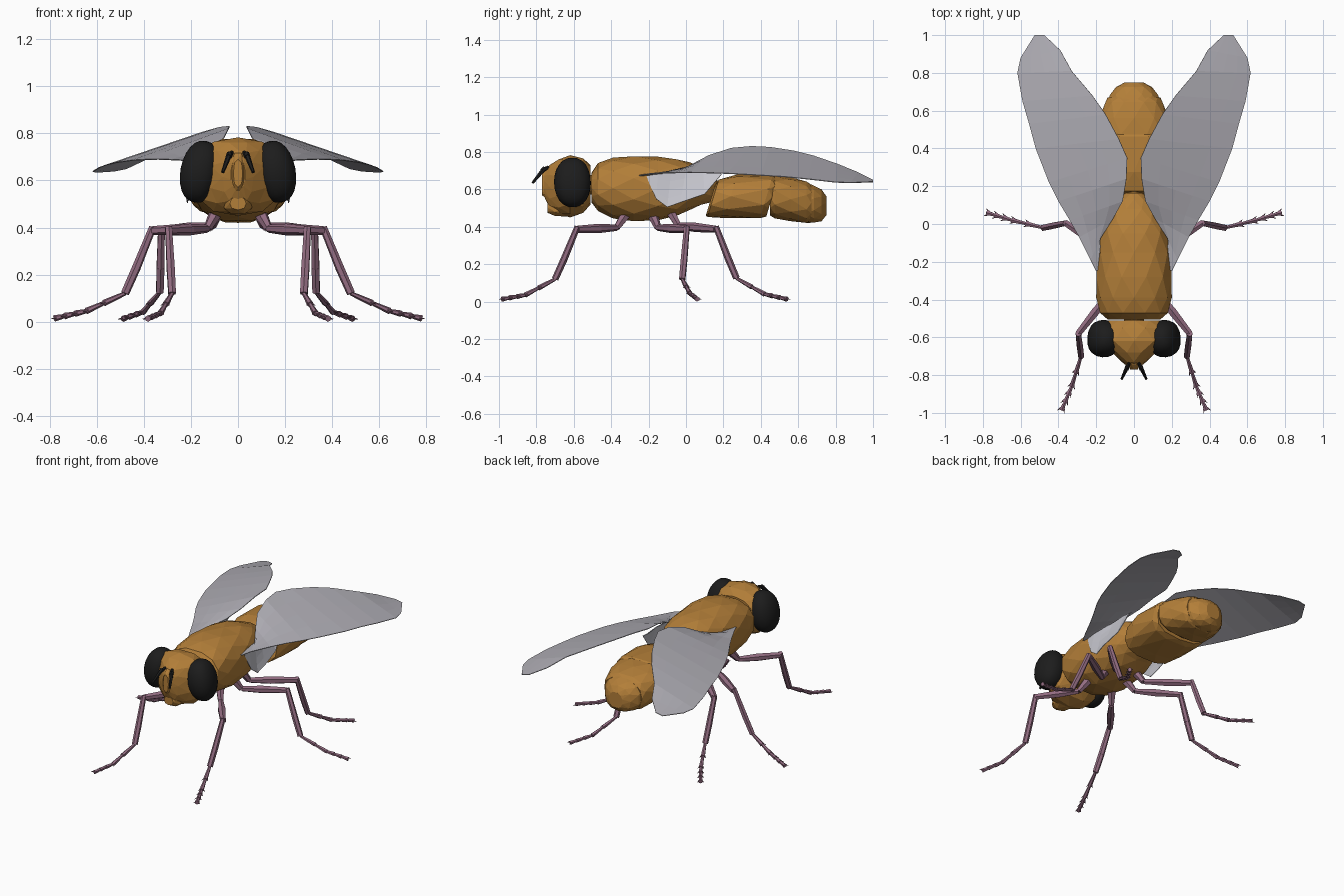
import bpy, bmesh, math
from mathutils import Vector, Matrix, Euler


def material(name, rgb):
    m = bpy.data.materials.new(name)
    m.diffuse_color = (*rgb, 1)
    return m


AMBER = material("amber", (0.45, 0.21, 0.04))
BLACK = material("black", (0.012, 0.012, 0.012))
MAUVE = material("mauve", (0.29, 0.15, 0.22))
GREY = material("wing_grey", (0.42, 0.41, 0.45))
PALE = material("lobe_grey", (0.55, 0.55, 0.60))


def finish(name, bm, mat):
    bmesh.ops.recalc_face_normals(bm, faces=bm.faces)
    me = bpy.data.meshes.new(name)
    bm.to_mesh(me)
    bm.free()
    me.materials.append(mat)
    ob = bpy.data.objects.new(name, me)
    bpy.context.collection.objects.link(ob)
    return ob


def soft(v, power):
    return math.copysign(abs(v) ** power, v)


def loft(name, rings, mat=AMBER, n=12, tilt=0.0, power=0.85):
    """Body section along y; rings are (y, z low, z high, half width)."""
    bm = bmesh.new()
    loops = []
    for i, (y, lo, hi, hw) in enumerate(rings):
        loop = []
        for k in range(n):
            a = 2 * math.pi * (k + 0.5 * (i % 2)) / n
            x = hw * soft(math.cos(a), power)
            dz = (hi - lo) / 2 * soft(math.sin(a), power)
            loop.append(bm.verts.new((x, y + tilt * dz, (lo + hi) / 2 + dz)))
        loops.append(loop)
    # staggered rings joined by triangles give the faceted look
    for i in range(len(loops) - 1):
        p, q = loops[i], loops[i + 1]
        for k in range(n):
            j = (k + 1) % n
            if i % 2 == 0:
                bm.faces.new((p[k], p[j], q[k]))
                bm.faces.new((p[j], q[j], q[k]))
            else:
                bm.faces.new((p[k], p[j], q[j]))
                bm.faces.new((p[k], q[j], q[k]))
    bm.faces.new(loops[0])
    bm.faces.new(loops[-1])
    return finish(name, bm, mat)


def tube(bm, a, b, r1, r2, sides=6):
    a, b = Vector(a), Vector(b)
    d = b - a
    mat = Matrix.Translation((a + b) / 2) @ d.to_track_quat('Z', 'Y').to_matrix().to_4x4()
    bmesh.ops.create_cone(bm, cap_ends=True, segments=sides, radius1=r1,
                          radius2=r2, depth=d.length, matrix=mat)


def sheet(name, pairs, s, mat, steps=4):
    """Thin ruled surface between two edges."""
    bm = bmesh.new()
    rows = []
    for a, b in pairs:
        a, b = Vector(a), Vector(b)
        pts = [a.lerp(b, t / steps) for t in range(steps + 1)]
        rows.append([bm.verts.new((s * p.x, p.y, p.z)) for p in pts])
    for p, q in zip(rows, rows[1:]):
        for k in range(steps):
            bm.faces.new((p[k], p[k + 1], q[k + 1], q[k]))
    ob = finish(name, bm, mat)
    mod = ob.modifiers.new("thickness", 'SOLIDIFY')
    mod.thickness = 0.004
    mod.offset = 0
    return ob


# Thorax, neck and waist
loft("thorax", [(-0.505, 0.53, 0.69, 0.14), (-0.47, 0.48, 0.745, 0.185),
                (-0.39, 0.445, 0.77, 0.20), (-0.28, 0.425, 0.782, 0.205),
                (-0.15, 0.435, 0.775, 0.20), (-0.05, 0.455, 0.765, 0.185),
                (0.02, 0.49, 0.745, 0.165), (0.08, 0.515, 0.72, 0.13),
                (0.13, 0.53, 0.70, 0.09), (0.165, 0.55, 0.67, 0.045)])
loft("neck", [(-0.54, 0.57, 0.68, 0.055), (-0.48, 0.57, 0.68, 0.055)], n=8)
loft("waist", [(0.13, 0.54, 0.65, 0.045), (0.24, 0.54, 0.65, 0.045)], n=8)

# Abdomen segments, widest at the front
loft("abdomen_front", [(0.13, 0.46, 0.62, 0.15), (0.145, 0.45, 0.655, 0.19),
                       (0.24, 0.447, 0.68, 0.21), (0.43, 0.443, 0.677, 0.21),
                       (0.46, 0.455, 0.66, 0.195)], tilt=0.3, power=0.75)
loft("abdomen_middle", [(0.45, 0.46, 0.66, 0.185), (0.475, 0.442, 0.672, 0.203),
                        (0.56, 0.43, 0.665, 0.185), (0.645, 0.418, 0.645, 0.155),
                        (0.67, 0.43, 0.625, 0.14)], power=0.8)
loft("abdomen_tip", [(0.64, 0.42, 0.64, 0.145), (0.685, 0.42, 0.622, 0.13),
                     (0.725, 0.43, 0.60, 0.095), (0.75, 0.46, 0.565, 0.05)])

# Head with face ridge and mouth
loft("head", [(-0.51, 0.52, 0.73, 0.14), (-0.55, 0.47, 0.77, 0.185),
              (-0.62, 0.45, 0.783, 0.19), (-0.68, 0.465, 0.765, 0.12),
              (-0.73, 0.50, 0.73, 0.065), (-0.758, 0.56, 0.69, 0.03)])
loft("face_ridge", [(-0.70, 0.53, 0.73, 0.045), (-0.745, 0.54, 0.72, 0.033),
                    (-0.77, 0.57, 0.69, 0.02)], n=8)
loft("mouth", [(-0.64, 0.455, 0.55, 0.07), (-0.70, 0.455, 0.545, 0.06),
               (-0.74, 0.475, 0.53, 0.035)], n=8)

# Leg joints for the +x side: hip, femur start, knee, ankle, foot middle, toe
LEGS = {
    "front": [(0.09, -0.32, 0.47), (0.13, -0.37, 0.395), (0.295, -0.58, 0.387),
              (0.28, -0.70, 0.12), (0.33, -0.86, 0.035), (0.383, -0.985, 0.013)],
    "middle": [(0.08, -0.18, 0.47), (0.13, -0.15, 0.395), (0.362, 0.005, 0.387),
               (0.48, -0.02, 0.12), (0.645, 0.02, 0.045), (0.78, 0.06, 0.014)],
    "hind": [(0.07, -0.10, 0.51), (0.11, -0.04, 0.405), (0.325, 0.16, 0.387),
             (0.332, 0.27, 0.125), (0.405, 0.42, 0.04), (0.487, 0.54, 0.013)],
}

# Wing edges: (leading, trailing)
WING = [((0.20, -0.25, 0.675), (0.175, -0.23, 0.67)),
        ((0.23, -0.19, 0.685), (0.18, -0.08, 0.69)),
        ((0.29, -0.07, 0.688), (0.11, 0.03, 0.73)),
        ((0.34, 0.02, 0.69), (0.06, 0.12, 0.78)),
        ((0.40, 0.12, 0.688), (0.04, 0.24, 0.82)),
        ((0.45, 0.22, 0.685), (0.036, 0.35, 0.83)),
        ((0.52, 0.40, 0.675), (0.08, 0.45, 0.825)),
        ((0.555, 0.53, 0.667), (0.15, 0.58, 0.805)),
        ((0.59, 0.65, 0.655), (0.22, 0.68, 0.78)),
        ((0.617, 0.80, 0.638), (0.33, 0.81, 0.735)),
        ((0.60, 0.88, 0.635), (0.39, 0.92, 0.69)),
        ((0.525, 1.0, 0.64), (0.475, 1.0, 0.65))]
LOBE = [((0.19, -0.21, 0.67), (0.195, -0.20, 0.64)),
        ((0.188, -0.15, 0.685), (0.21, -0.16, 0.55)),
        ((0.18, -0.08, 0.69), (0.215, -0.10, 0.505)),
        ((0.165, 0.0, 0.70), (0.22, -0.03, 0.53)),
        ((0.16, 0.09, 0.71), (0.21, 0.10, 0.575)),
        ((0.16, 0.17, 0.70), (0.19, 0.19, 0.68))]

for side, s in (("right", 1), ("left", -1)):
    # Eyes: slightly boxy ellipsoids, leaning inward at the top
    bm = bmesh.new()
    bmesh.ops.create_uvsphere(bm, u_segments=20, v_segments=12, radius=1)
    rot = Euler((0, math.radians(-11 * s), math.radians(5 * s))).to_matrix()
    for v in bm.verts:
        p = Vector((0.085 * soft(v.co.x, 0.87), 0.099 * soft(v.co.y, 0.87), 0.133 * v.co.z))
        v.co = rot @ p + Vector((0.16 * s, -0.607, 0.637))
    eye = finish(side + "_eye", bm, BLACK)
    for p in eye.data.polygons:
        p.use_smooth = True

    # Antennae
    bm = bmesh.new()
    tube(bm, (0.025 * s, -0.735, 0.72), (0.04 * s, -0.77, 0.70), 0.008, 0.013)
    tube(bm, (0.035 * s, -0.755, 0.715), (0.065 * s, -0.82, 0.635), 0.013, 0.007)
    finish(side + "_antenna", bm, BLACK)

    # Wings and the small lobes below them
    sheet(side + "_wing", WING, s, GREY)
    sheet(side + "_wing_lobe", LOBE, s, PALE)

    # Legs with barbed feet
    for leg, joints in LEGS.items():
        hip, start, knee, ankle, mid, toe = [Vector((s * x, y, z)) for x, y, z in joints]
        bm = bmesh.new()
        tube(bm, hip, start, 0.030, 0.018)
        belly = start.lerp(knee, 0.45)
        tube(bm, start, belly, 0.017, 0.025)
        tube(bm, belly, knee, 0.025, 0.019)
        shin = knee.lerp(ankle, 0.6)
        tube(bm, knee + Vector((0, 0, 0.014)), shin, 0.016, 0.019)
        tube(bm, shin, ankle, 0.019, 0.018)
        path = [ankle, ankle.lerp(mid, 0.55), mid, mid.lerp(toe, 0.35), mid.lerp(toe, 0.68), toe]
        across = (toe - mid).cross(Vector((0, 0, 1))).normalized()
        for a, b in zip(path, path[1:]):
            tube(bm, a, b, 0.009, 0.014)
            ahead = (b - a).normalized()
            for k in (-1, 1):
                root = b - ahead * 0.012 + across * k * 0.008
                tube(bm, root, b + ahead * 0.01 + across * k * 0.02, 0.005, 0.001, 4)
        finish(f"{side}_{leg}_leg", bm, MAUVE)
